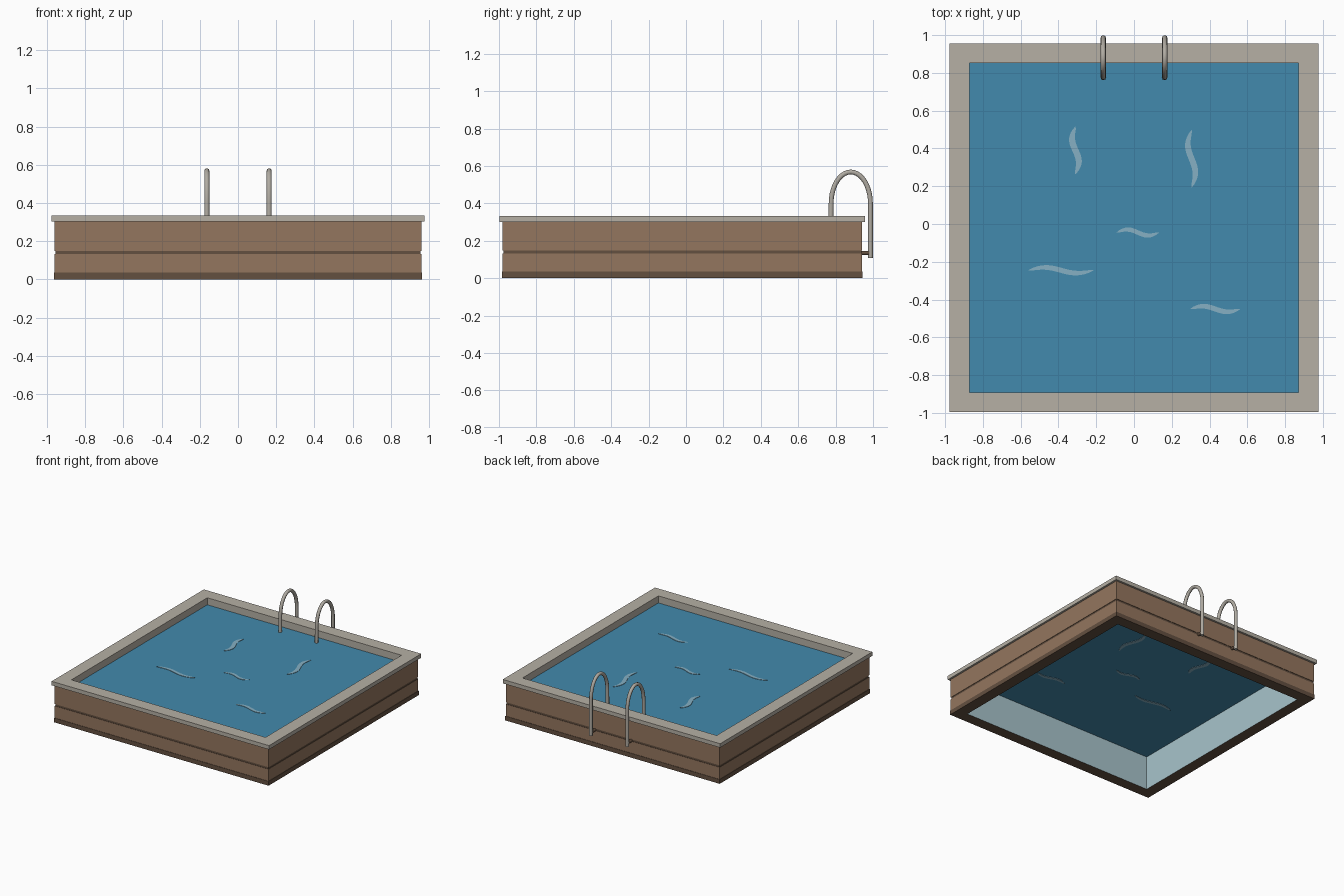
import bpy, bmesh, math
from mathutils import Vector

if "Cube" in bpy.data.objects:
    bpy.data.objects.remove(bpy.data.objects["Cube"], do_unlink=True)

CENTRE_Y = -0.02
INNER = 0.872
WATER_Z = 0.277


def material(name, rgb):
    linear = [((c / 255 + 0.055) / 1.055) ** 2.4 for c in rgb] + [1.0]
    mat = bpy.data.materials.new(name)
    mat.use_nodes = True
    mat.diffuse_color = linear
    mat.node_tree.nodes["Principled BSDF"].inputs["Base Color"].default_value = linear
    return mat


WOOD = material("brown wood", (148, 118, 94))
DARK = material("dark wood", (100, 80, 64))
STONE = material("pale stone", (182, 176, 165))
LINER = material("pale blue liner", (168, 196, 203))
WATER = material("blue water", (66, 138, 173))
RIPPLE = material("light ripple", (134, 176, 196))
METAL = material("grey metal", (176, 171, 162))


def finish(name, bm, mats, location=(0, 0, 0)):
    bmesh.ops.recalc_face_normals(bm, faces=bm.faces)
    mesh = bpy.data.meshes.new(name)
    bm.to_mesh(mesh)
    bm.free()
    for mat in mats:
        mesh.materials.append(mat)
    obj = bpy.data.objects.new(name, mesh)
    obj.location = location
    bpy.context.collection.objects.link(obj)
    return obj


def square_frame(name, profile, mats):
    """Sweep a closed profile of (half width, height, material) round a square."""
    bm = bmesh.new()
    corners = [(-1, -1), (1, -1), (1, 1), (-1, 1)]
    rings = [[bm.verts.new((sx * h, sy * h, z)) for sx, sy in corners] for h, z, _ in profile]
    for i, (_, _, index) in enumerate(profile):
        a, b = rings[i], rings[(i + 1) % len(rings)]
        for k in range(4):
            n = (k + 1) % 4
            bm.faces.new((a[k], a[n], b[n], b[k])).material_index = index
    return finish(name, bm, mats, (0, CENTRE_Y, 0))


# Wooden surround with a plinth, a dark seam and a lined inner face
square_frame("pool_wall", [
    (INNER, 0, 1), (0.963, 0, 1), (0.963, 0.035, 1), (0.96, 0.035, 0),
    (0.96, 0.132, 1), (0.957, 0.132, 1), (0.957, 0.148, 1), (0.96, 0.148, 0),
    (0.96, 0.302, 0), (INNER, 0.302, 3), (INNER, WATER_Z, 2),
], [WOOD, DARK, LINER, STONE])

# Overhanging stone coping
square_frame("stone_rim", [
    (INNER, 0.302, 0), (0.976, 0.302, 0), (0.976, 0.334, 0), (INNER, 0.334, 0),
], [STONE])

# Water sheet
bm = bmesh.new()
bmesh.ops.create_grid(bm, x_segments=1, y_segments=1, size=INNER)
finish("water", bm, [WATER], (0, CENTRE_Y, WATER_Z))


# Tapered S-shaped ripples, visible from both sides of the water
def ripple(name, x, y, half, width, bend, upright):
    bm = bmesh.new()
    left, right = [], []
    steps = 16
    for i in range(steps + 1):
        t = 2 * i / steps - 1
        mid = -bend * math.sin(math.pi * t)
        w = width * max(0.08, math.sqrt(1 - t * t))
        for side, s in ((left, -1), (right, 1)):
            along, across = half * t, mid + s * w
            # upright ripples bend left near the top
            p = (-across * -1, along, 0) if upright else (along, across, 0)
            side.append(bm.verts.new(p))
    for i in range(steps):
        bm.faces.new((left[i], left[i + 1], right[i + 1], right[i]))
    # upright ones lean the opposite way, so mirror them
    if upright:
        bmesh.ops.scale(bm, vec=(-1, 1, 1), verts=bm.verts)
    solid = bmesh.ops.extrude_face_region(bm, geom=bm.faces[:])
    bmesh.ops.translate(bm, vec=(0, 0, 0.006),
                        verts=[v for v in solid["geom"] if isinstance(v, bmesh.types.BMVert)])
    finish(name, bm, [RIPPLE], (x, y, WATER_Z - 0.003))


for i, spec in enumerate([
    (-0.31, 0.39, 0.125, 0.018, -0.018, True),
    (0.305, 0.345, 0.152, 0.017, -0.02, True),
    (0.02, -0.045, 0.112, 0.013, 0.016, False),
    (-0.387, -0.245, 0.172, 0.014, 0.015, False),
    (0.43, -0.45, 0.132, 0.014, 0.015, False),
]):
    ripple(f"ripple_{i + 1}", *spec)


# Metal tube swept along a smooth path
def tube(name, points, radius, mat):
    curve = bpy.data.curves.new(name, "CURVE")
    curve.dimensions = "3D"
    curve.bevel_depth = radius
    curve.bevel_resolution = 3
    curve.use_fill_caps = True
    spline = curve.splines.new("POLY")
    spline.points.add(len(points) - 1)
    for point, co in zip(spline.points, points):
        point.co = (*co, 1)
    temp = bpy.data.objects.new(name + "_path", curve)
    bpy.context.collection.objects.link(temp)
    graph = bpy.context.evaluated_depsgraph_get()
    mesh = bpy.data.meshes.new_from_object(temp.evaluated_get(graph))
    bpy.data.objects.remove(temp, do_unlink=True)
    mesh.materials.clear()
    mesh.materials.append(mat)
    obj = bpy.data.objects.new(name, mesh)
    bpy.context.collection.objects.link(obj)
    bpy.ops.object.select_all(action="DESELECT")
    obj.select_set(True)
    bpy.context.view_layer.objects.active = obj
    bpy.ops.object.shade_smooth_by_angle(angle=math.radians(50))


# Hooped grab rails with a short bracket to the back wall
for side, x in (("left", 0.163), ("right", -0.163)):
    path = [Vector((x, 0.774, WATER_Z - 0.005))]
    for i in range(21):
        a = math.pi * (1 - i / 20)
        path.append(Vector((x, 0.881 + 0.105 * math.cos(a), 0.4 + 0.168 * math.sin(a))))
    path.append(Vector((x, 0.986, 0.108)))
    tube(f"grab_rail_{side}", path, 0.0135, METAL)
    tube(f"rail_bracket_{side}", [Vector((x, 0.93, 0.135)), Vector((x, 0.986, 0.135))], 0.012, DARK)
